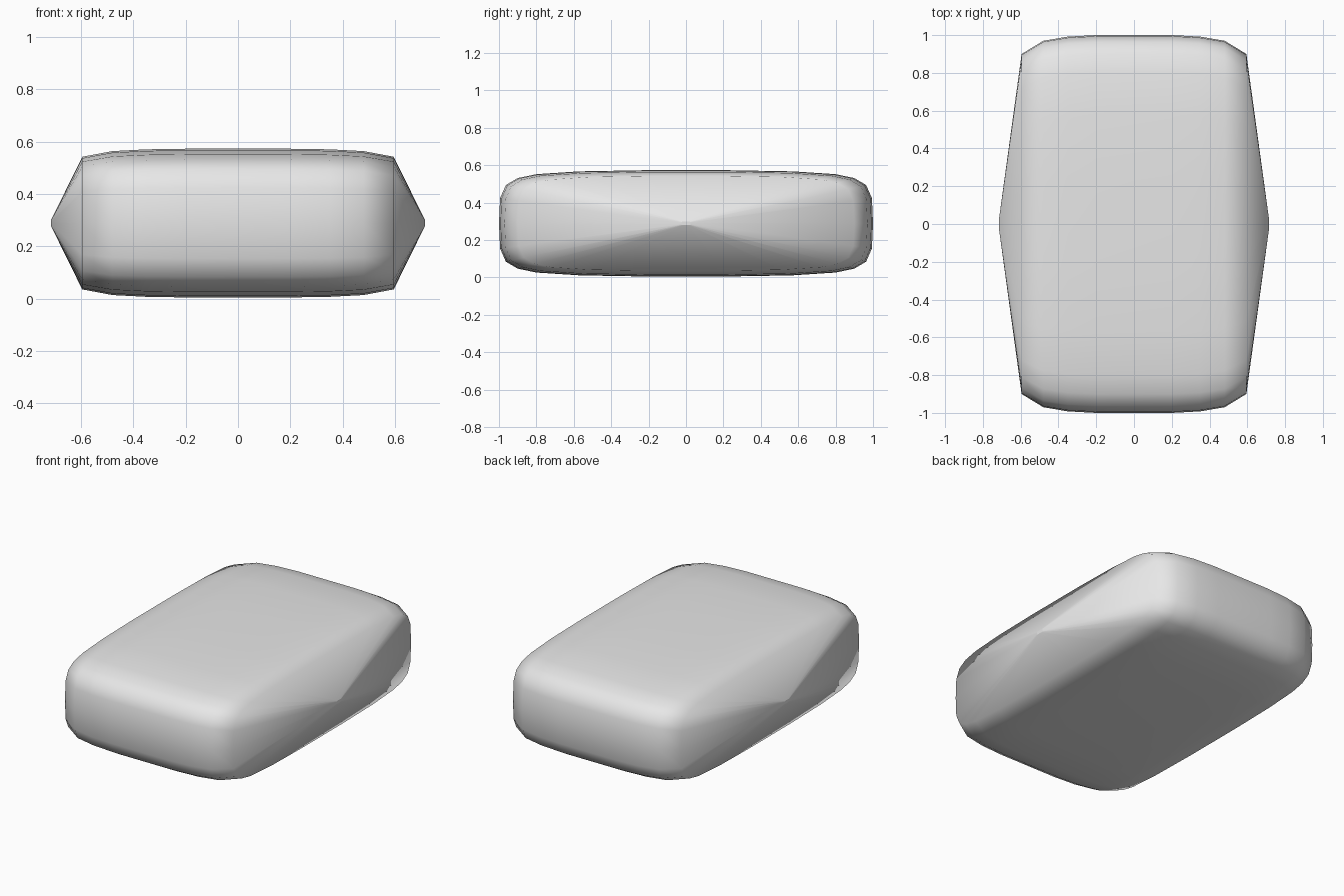
import bpy, bmesh

if "Cube" in bpy.data.objects:
    bpy.data.objects.remove(bpy.data.objects["Cube"])

CENTRE_Z = 0.289

grey = bpy.data.materials.new("plain grey")
grey.diffuse_color = (0.8, 0.8, 0.8, 1)
grey.use_nodes = True
grey.node_tree.nodes["Principled BSDF"].inputs["Base Color"].default_value = grey.diffuse_color

# Quarter of the rounded cross-section (y, z)
quarter = [(1, 0), (0.994, 0.135), (0.963, 0.205), (0.9, 0.242),
           (0.8, 0.263), (0.57, 0.278), (0.23, 0.284)]
upper = quarter + [(0, 0.284)] + [(-y, z) for y, z in reversed(quarter)]
section = upper + [(y, -z) for y, z in reversed(upper[1:-1])]

# Half of the length profile: x, y scale, z scale (last one is the small tip)
half = [(0.2, 1, 1), (0.35, 0.992, 0.992), (0.48, 0.97, 0.968),
        (0.595, 0.9, 0.892), (0.715, 0.025, 0.035)]
stations = [(-x, a, b) for x, a, b in reversed(half)] + half

# Cushion body: loft the section along x, ending in shallow pyramids
bm = bmesh.new()
rings = [[bm.verts.new((x, y * sy, CENTRE_Z + z * sz)) for y, z in section]
         for x, sy, sz in stations]
n = len(section)
for a, b in zip(rings, rings[1:]):
    for i in range(n):
        j = (i + 1) % n
        bm.faces.new((a[i], a[j], b[j], b[i])).smooth = True

# Tiny flat caps at the two tips
for ring in (rings[0], rings[-1]):
    cap = bm.faces.new(ring)
    cap.smooth = False
    for edge in cap.edges:
        edge.smooth = False
bmesh.ops.recalc_face_normals(bm, faces=bm.faces[:])

mesh = bpy.data.meshes.new("cushion_body")
bm.to_mesh(mesh)
bm.free()
mesh.materials.append(grey)
body = bpy.data.objects.new("cushion_body", mesh)
bpy.context.collection.objects.link(body)
